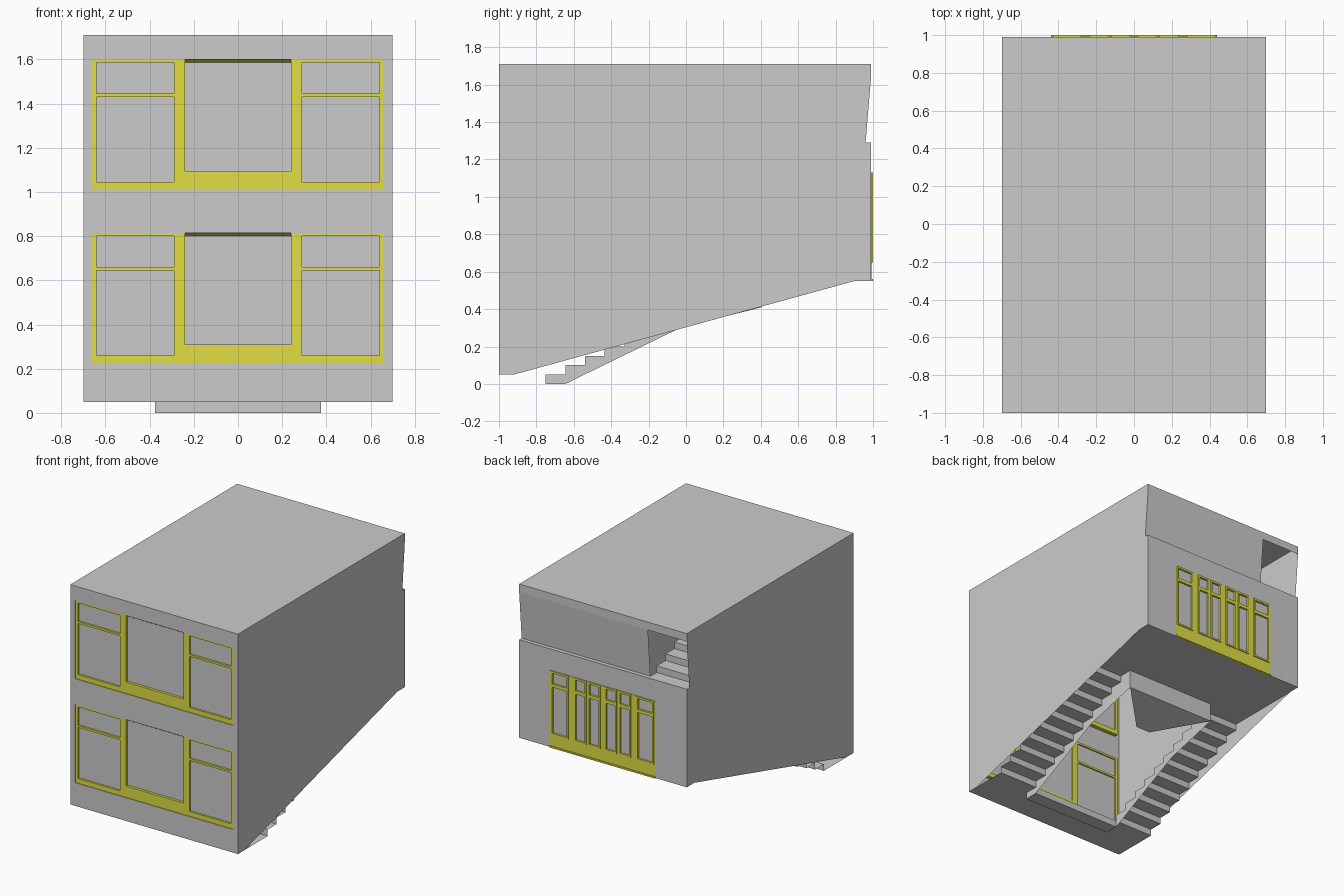
import bpy, bmesh

if "Cube" in bpy.data.objects:
    bpy.data.objects.remove(bpy.data.objects["Cube"])

yellow = bpy.data.materials.new("yellow_paint")
yellow.diffuse_color = (0.75, 0.73, 0.06, 1)
yellow.use_nodes = True
yellow.node_tree.nodes["Principled BSDF"].inputs["Base Color"].default_value = yellow.diffuse_color


def sheet(name, faces, mat=None):
    """Object made of flat polygons, shared corners merged."""
    bm = bmesh.new()
    for f in faces:
        bm.faces.new([bm.verts.new(p) for p in f])
    bmesh.ops.remove_doubles(bm, verts=bm.verts, dist=1e-4)
    me = bpy.data.meshes.new(name)
    bm.to_mesh(me)
    bm.free()
    ob = bpy.data.objects.new(name, me)
    bpy.context.collection.objects.link(ob)
    if mat:
        me.materials.append(mat)
    return ob


def boxes(name, specs, mat=None):
    """Several boxes (x0, x1, y0, y1, z0, z1) in one object."""
    faces = []
    for x0, x1, y0, y1, z0, z1 in specs:
        a, b, c, d = (x0, y0), (x1, y0), (x1, y1), (x0, y1)
        faces += [[(*p, z0) for p in (d, c, b, a)], [(*p, z1) for p in (a, b, c, d)]]
        for p, q in ((a, b), (b, c), (c, d), (d, a)):
            faces.append([(*p, z0), (*q, z0), (*q, z1), (*p, z1)])
    bm = bmesh.new()
    for f in faces:
        bm.faces.new([bm.verts.new(p) for p in f])
    me = bpy.data.meshes.new(name)
    bmesh.ops.remove_doubles(bm, verts=bm.verts, dist=1e-6)
    bm.to_mesh(me)
    bm.free()
    ob = bpy.data.objects.new(name, me)
    bpy.context.collection.objects.link(ob)
    if mat:
        me.materials.append(mat)
    return ob


def wall(y, x0, x1, z0, z1):
    return [(x0, y, z0), (x1, y, z0), (x1, y, z1), (x0, y, z1)]


def level(z, x0, x1, y0, y1):
    return [(x0, y0, z), (x1, y0, z), (x1, y1, z), (x0, y1, z)]


W, C = 0.70, 0.375      # half width of building, half width of stairwell
BACK = 0.99

# Side walls with sloping foot and notch for the rear opening
side = [(-1, .05), (-.92, .05), (.9, .55), (BACK, .55), (BACK, 1.29),
        (.96, 1.29), (BACK, 1.65), (BACK, 1.71), (-1, 1.71)]
for label, x in (("left", -W), ("right", W)):
    pts = side if x > 0 else side[::-1]
    sheet(label + "_wall", [[(x, y, z) for y, z in pts]])

sheet("roof", [level(1.71, -W, W, -1, BACK)])

# Front wall around the two window bands
front = [wall(-1, -W, W, a, b) for a, b in ((.05, .225), (.815, 1.01), (1.6, 1.71))]
for a, b in ((.225, .815), (1.01, 1.6)):
    front += [wall(-1, -W, -.66, a, b), wall(-1, .66, W, a, b)]
sheet("front_wall", front)

# Rear wall, ledge, head strip and sloping panel
rear = [wall(BACK, -W, -.44, .55, 1.29)[::-1], wall(BACK, .44, W, .55, 1.29)[::-1],
        wall(BACK, -.44, .44, 1.13, 1.29)[::-1], wall(BACK, -W, W, 1.65, 1.71)[::-1]]
sheet("rear_wall", rear)
sheet("rear_ledge", [level(1.29, -W, W, .96, BACK)])
sheet("rear_sloping_panel", [[(W, .96, 1.29), (-C, .96, 1.29), (-C, BACK, 1.65), (W, BACK, 1.65)]])

# Front windows: frame, transoms, slanted head and panes, on two storeys
for label, z in (("lower", .225), ("upper", 1.01)):
    top = z + .59
    bars = [(-.66, .66, -.995, -.97, z, z + .035),
            (-.29, .29, -.995, -.97, z + .035, z + .085)]
    for s in (-1, 1):
        for a, b, c, d in ((.64, .66, z + .035, top), (.24, .29, z + .085, top),
                           (.29, .64, top - .015, top), (.29, .64, z + .42, z + .435)):
            bars.append((min(s * a, s * b), max(s * a, s * b), -.995, -.97, c, d))
    boxes(label + "_front_window_frame", bars, yellow)
    sheet(label + "_front_window_head",
          [[(-.24, -.995, top), (.24, -.995, top), (.24, -.975, top - .015), (-.24, -.975, top - .015)]], yellow)
    sheet(label + "_front_window_reveal",
          [level(z, -.66, .66, -1, -.97), level(top, -.66, .66, -1, -.97)]
          + [[(x, -1, z), (x, -.97, z), (x, -.97, top), (x, -1, top)] for x in (-.66, .66)], yellow)
    sheet(label + "_front_panes",
          [wall(-.98, -.64, -.29, z + .035, top - .015), wall(-.98, .29, .64, z + .035, top - .015),
           wall(-.975, -.24, .24, z + .085, top)])

# Rear window: base frame with posts, then raised sash around every pane
sashes = [(.02, .12), (.135, .236), (.284, .43)]
sashes += [(-b, -a) for a, b in sashes]
edges = sorted([e for s in sashes for e in s])
edges = [-.44] + edges + [.44]
posts = [(edges[i], edges[i + 1], .975, .993, .65, 1.13) for i in range(0, len(edges), 2)]
boxes("rear_window_frame", posts + [(-.44, .44, .975, .993, .55, .65)], yellow)
bars, panes = [], []
for a, b in sashes:
    t = .012
    bars += [(a, a + t, .98, 1, .65, 1.13), (b - t, b, .98, 1, .65, 1.13)]
    bars += [(a + t, b - t, .98, 1, c, d) for c, d in ((.65, .662), (1.01, 1.035), (1.115, 1.13))]
    panes.append(wall(.985, a + t, b - t, .662, 1.115)[::-1])
boxes("rear_window_sashes", bars, yellow)
boxes("rear_window_sill", [(-.44, .44, .993, 1, .55, .562)], yellow)
sheet("rear_panes", panes)

# Entrance floor, bottom step and rear landing
sheet("entrance_floor", [level(.05, -W, W, -1, -.75)])
boxes("bottom_step", [(-C, C, -.75, -.645, 0, .05)])
sheet("rear_landing", [level(.55, -W, W, .405, BACK)])

# Pair of folded stair flights with zigzag stringers along the stairwell
N, RUN, RISE = 10, .105, .05
zigzag = [(-.75, .05)]
for k in range(N):
    y = -.75 + RUN * (k + 1)
    zigzag += [(y, RISE * (k + 1)), (y, RISE * (k + 2))]
zigzag.append((.405, .55))
stringer = [(-.75, 0)] + zigzag + [(.405, .41), (-.03, .3), (-.645, 0)]
for label, s in (("left", -1), ("right", 1)):
    sheet(label + "_flight", [[(s * C, *p), (s * W, *p), (s * W, *q), (s * C, *q)]
                              for p, q in zip(zigzag, zigzag[1:])])
    sheet(label + "_stringer", [[(s * C, y, z) for y, z in stringer]])

# Middle landing: rear fascia and tapering sloped soffit
sheet("middle_landing", [
    wall(.405, -C, C, .41, .55),
    [(-C, .405, .41), (C, .405, .41), (.06, .1, .335), (-.06, .1, .335)],
    [(-C, .405, .55), (C, .405, .55), (.06, .1, .335), (-.06, .1, .335)]])

# Upper flight seen through the rear opening, rising toward the front
upper = [(.96, 1.29)]
for k in range(8):
    y = .96 - RUN * (k + 1) + .03
    upper += [(y, 1.29 + RISE * k), (y, 1.29 + RISE * (k + 1))]
sheet("upper_flight", [[(-W, *p), (-C, *p), (-C, *q), (-W, *q)] for p, q in zip(upper, upper[1:])])
